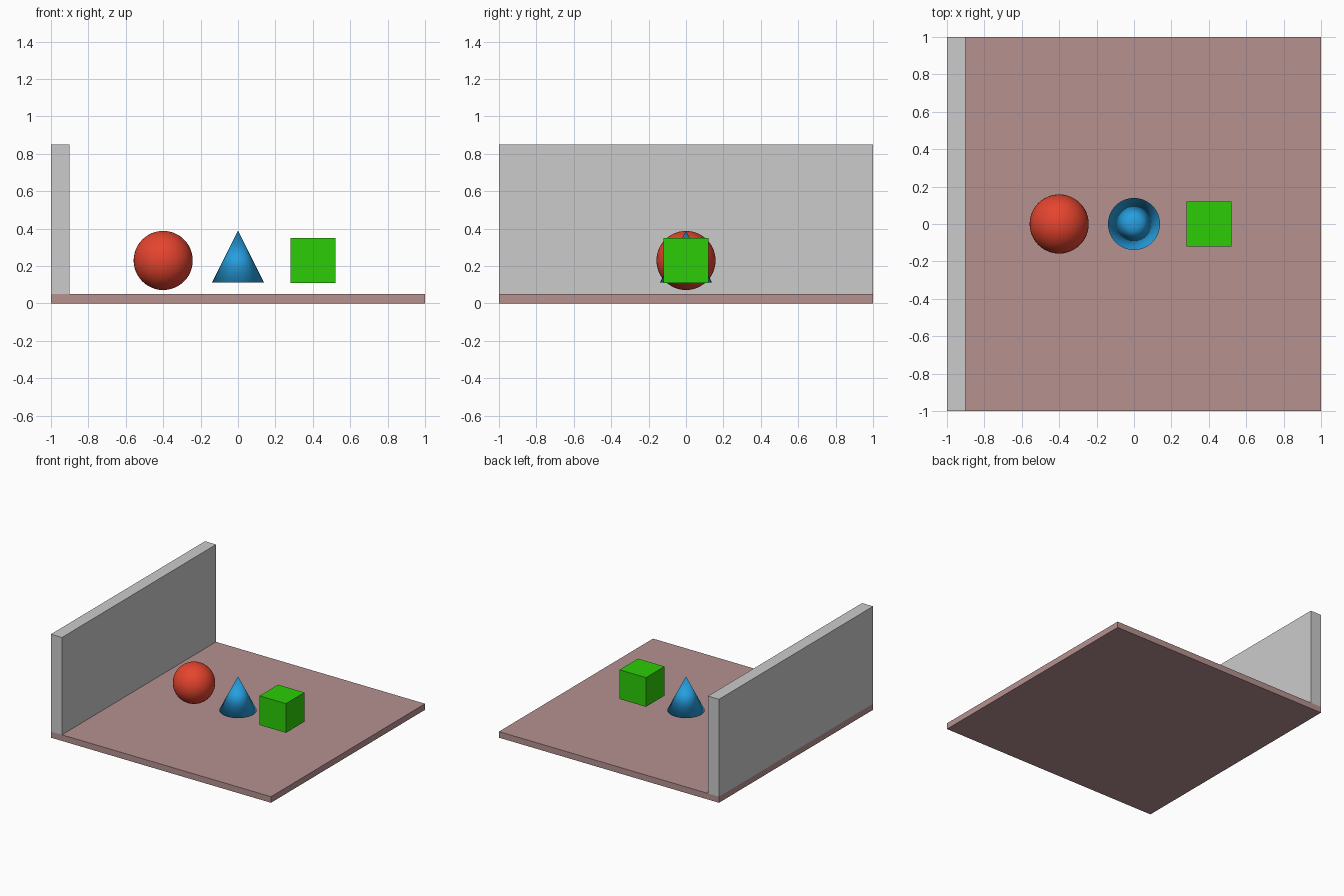
import bpy
import bmesh
from mathutils import Matrix, Vector

if "Cube" in bpy.data.objects:
    bpy.data.objects.remove(bpy.data.objects["Cube"])


def add_part(name, bm, location, color=None, smooth=False):
    for face in bm.faces:
        face.smooth = smooth
    mesh = bpy.data.meshes.new(name)
    bm.to_mesh(mesh)
    bm.free()
    obj = bpy.data.objects.new(name, mesh)
    obj.location = location
    bpy.context.collection.objects.link(obj)
    if color:
        # display colour to scene linear
        linear = [(c / 255) ** 2.2 for c in color]
        mat = bpy.data.materials.new(name + "_color")
        mat.diffuse_color = (*linear, 1.0)
        mat.use_nodes = True
        mat.node_tree.nodes["Principled BSDF"].inputs["Base Color"].default_value = mat.diffuse_color
        mesh.materials.append(mat)
    return obj


def add_box(name, low, high, color=None):
    low, high = Vector(low), Vector(high)
    bm = bmesh.new()
    bmesh.ops.create_cube(bm, size=1.0, matrix=Matrix.Diagonal((*(high - low), 1.0)))
    return add_part(name, bm, (low + high) / 2, color)


# Floor slab and side wall
add_box("floor", (-1, -1, 0), (1, 1, 0.05), (180, 144, 143))
add_box("wall", (-1, -1, 0.05), (-0.9, 1, 0.85))

# Floating sphere
bm = bmesh.new()
bmesh.ops.create_uvsphere(bm, u_segments=48, v_segments=24, radius=0.158)
add_part("sphere", bm, (-0.4, 0, 0.23), (228, 70, 50), smooth=True)

# Floating cone, smooth all over including its base rim
bm = bmesh.new()
bmesh.ops.create_cone(bm, cap_ends=True, segments=48, radius1=0.139, radius2=0, depth=0.278)
bmesh.ops.remove_doubles(bm, verts=bm.verts, dist=1e-5)
add_part("cone", bm, (0, 0, 0.25), (42, 157, 222), smooth=True)

# Floating cube
add_box("cube", (0.28, -0.12, 0.11), (0.52, 0.12, 0.35), (48, 204, 16))
